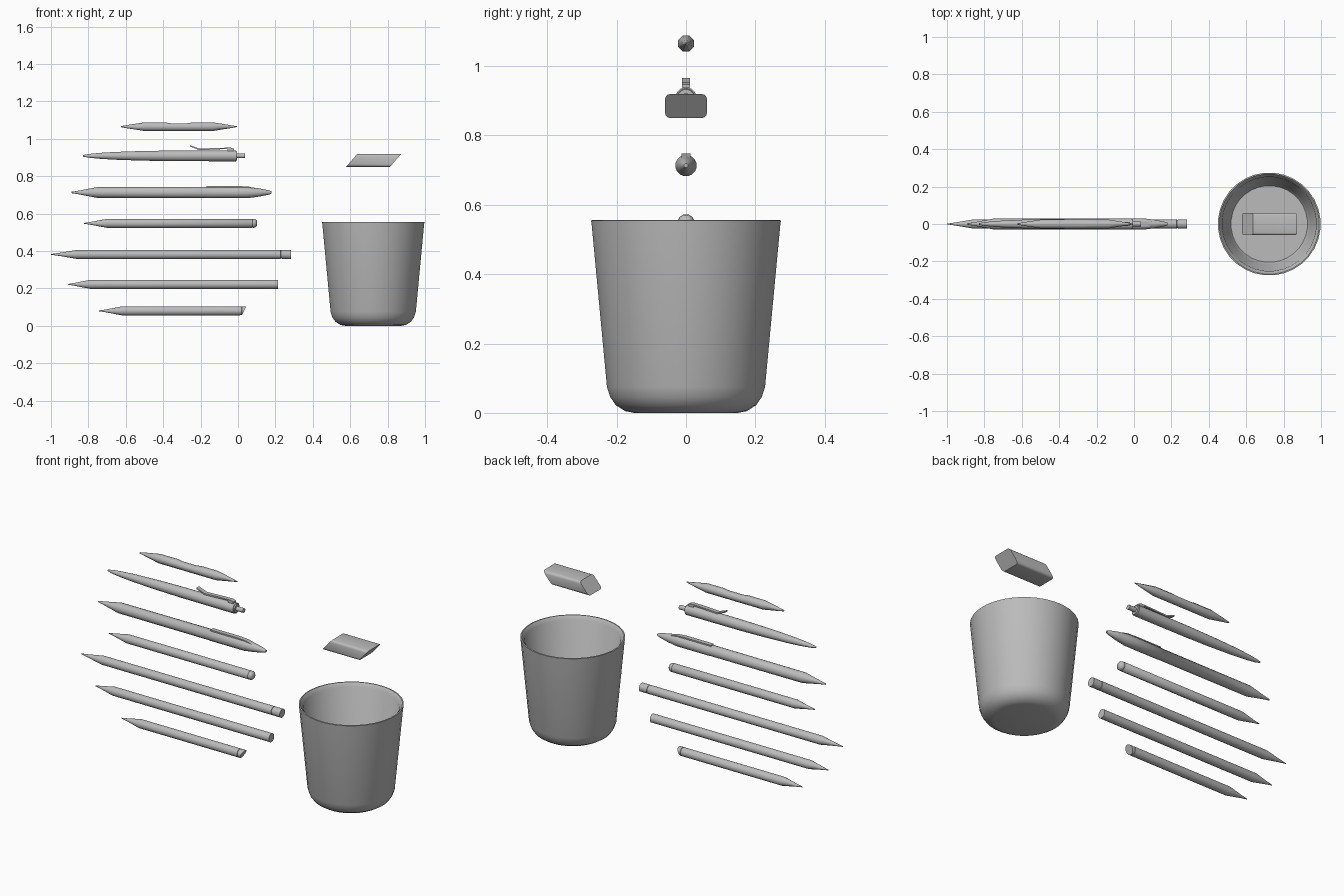
import bpy, bmesh, math
from mathutils import Vector

cube = bpy.data.objects.get("Cube")
if cube:
    bpy.data.objects.remove(cube)

grey = bpy.data.materials.new("plain grey")
grey.use_nodes = True
tone = (0.5, 0.5, 0.5, 1)
grey.diffuse_color = tone
grey.node_tree.nodes["Principled BSDF"].inputs["Base Color"].default_value = tone


def finish(bm, name, angle=50):
    bmesh.ops.recalc_face_normals(bm, faces=bm.faces)
    mesh = bpy.data.meshes.new(name)
    bm.to_mesh(mesh)
    bm.free()
    ob = bpy.data.objects.new(name, mesh)
    bpy.context.collection.objects.link(ob)
    mesh.materials.append(grey)
    bpy.ops.object.select_all(action='DESELECT')
    ob.select_set(True)
    bpy.context.view_layer.objects.active = ob
    bpy.ops.object.shade_smooth_by_angle(angle=math.radians(angle))
    return ob


def lathe(name, profile, centre, axis, sides, angle=50):
    """Turn (distance along axis, radius) pairs into a capped solid."""
    bm = bmesh.new()
    rings = []
    for t, r in profile:
        ring = []
        for i in range(sides):
            a = math.tau * (i + 0.5) / sides
            u, v = r * math.cos(a), r * math.sin(a)
            p = (t, u, v) if axis == 'X' else (u, v, t)
            ring.append(bm.verts.new(Vector(p) + Vector(centre)))
        rings.append(ring)
    for a, b in zip(rings, rings[1:]):
        for i in range(sides):
            j = (i + 1) % sides
            bm.faces.new((a[i], a[j], b[j], b[i]))
    bm.faces.new(rings[0])
    bm.faces.new(rings[-1])
    return finish(bm, name, angle)


def prism(name, outline, half_width, bevel=0.0):
    """Extrude an x-z outline across y."""
    bm = bmesh.new()
    face = bm.faces.new([bm.verts.new((x, -half_width, z)) for x, z in outline])
    out = bmesh.ops.extrude_face_region(bm, geom=[face])
    moved = [v for v in out["geom"] if isinstance(v, bmesh.types.BMVert)]
    bmesh.ops.translate(bm, verts=moved, vec=(0, 2 * half_width, 0))
    if bevel:
        # round only the long edges running along x
        edges = [e for e in bm.edges
                 if abs(e.verts[0].co.z - e.verts[1].co.z) < 0.001
                 and abs(e.verts[0].co.y - e.verts[1].co.y) < 0.001]
        bmesh.ops.bevel(bm, geom=edges, offset=bevel, segments=3,
                        profile=0.5, affect='EDGES')
    return finish(bm, name, 40)


# Tapered cup: outside from the base up, over the rim, down to the floor
lathe("cup", [(0, 0.15), (0.005, 0.176), (0.022, 0.203), (0.045, 0.219),
              (0.075, 0.229), (0.54, 0.273), (0.555, 0.275), (0.556, 0.268),
              (0.535, 0.252), (0.075, 0.216), (0.06, 0.205)],
      (0.723, 0, 0), 'Z', 32)

# Slanted eraser
prism("eraser", [(0.578, 0.85), (0.813, 0.85), (0.872, 0.919), (0.637, 0.919)],
      0.06, 0.014)


# Straight pencils: tip, shoulder, end, height
def pencil(name, tip, shoulder, end, z, tail):
    r = 0.025
    cone = [(tip, 0.002), (tip + (shoulder - tip) * 0.3, 0.008), (shoulder, r)]
    return lathe(name, cone + tail, (0, 0, z), 'X', 12)


r = 0.025
short_pencil = pencil("short_pencil", -0.743, -0.62, 0.045, 0.08,
                      [(0.01, r), (0.011, 0.023), (0.02, 0.023), (0.021, r), (0.045, r)])
# Slanted end of the short pencil
for v in short_pencil.data.vertices:
    if v.co.x > 0.04:
        v.co.x += (v.co.z - 0.105) * 0.5
pencil("plain_pencil", -0.909, -0.79, 0.214, 0.222, [(0.214, r)])
pencil("long_pencil", -1.0, -0.86, 0.283, 0.382,
       [(0.228, r), (0.229, 0.023), (0.234, 0.023), (0.235, r), (0.283, r)])
pencil("round_end_pencil", -0.824, -0.70, 0.10, 0.548,
       [(0.075, r), (0.077, 0.023), (0.082, r), (0.093, 0.023), (0.101, 0.014)])

# Capped marker with a flat clip
lathe("marker", [(-0.89, 0.004), (-0.862, 0.008), (-0.754, 0.029), (-0.167, 0.03),
                 (-0.166, 0.031), (0.05, 0.031), (0.11, 0.023), (0.165, 0.012),
                 (0.18, 0.006)], (0, 0, 0.713), 'X', 16)
prism("marker_clip", [(-0.168, 0.738), (0.06, 0.736), (0.11, 0.73), (0.06, 0.744),
                      (0.0, 0.748), (-0.168, 0.748)], 0.013)

# Click pen with push button and sprung clip
lathe("click_pen", [(-0.83, 0.004), (-0.80, 0.01), (-0.74, 0.016), (-0.66, 0.021),
                    (-0.52, 0.026), (-0.35, 0.029), (-0.012, 0.03)],
      (0, 0, 0.909), 'X', 16)
lathe("click_collar", [(-0.015, 0.027), (-0.006, 0.024)], (0, 0, 0.909), 'X', 16)
lathe("push_button", [(-0.01, 0.013), (0.038, 0.013)], (0, 0, 0.909), 'X', 12)
prism("pen_clip", [(-0.257, 0.959), (-0.205, 0.939), (-0.12, 0.943), (-0.055, 0.946),
                   (-0.055, 0.93), (-0.022, 0.93), (-0.022, 0.947), (-0.04, 0.953),
                   (-0.12, 0.951), (-0.205, 0.947), (-0.257, 0.966)], 0.012)

# Double-ended crayon with a shallow waist on top
crayon = lathe("crayon", [(-0.626, 0.003), (-0.595, 0.009), (-0.5, 0.025), (-0.39, 0.025),
                          (-0.36, 0.025), (-0.27, 0.025), (-0.24, 0.025), (-0.134, 0.025),
                          (-0.03, 0.007), (-0.005, 0.002)], (0, 0, 1.065), 'X', 8)
for v in crayon.data.vertices:
    if -0.37 < v.co.x < -0.26 and v.co.z > 1.08:
        v.co.z -= 0.005
